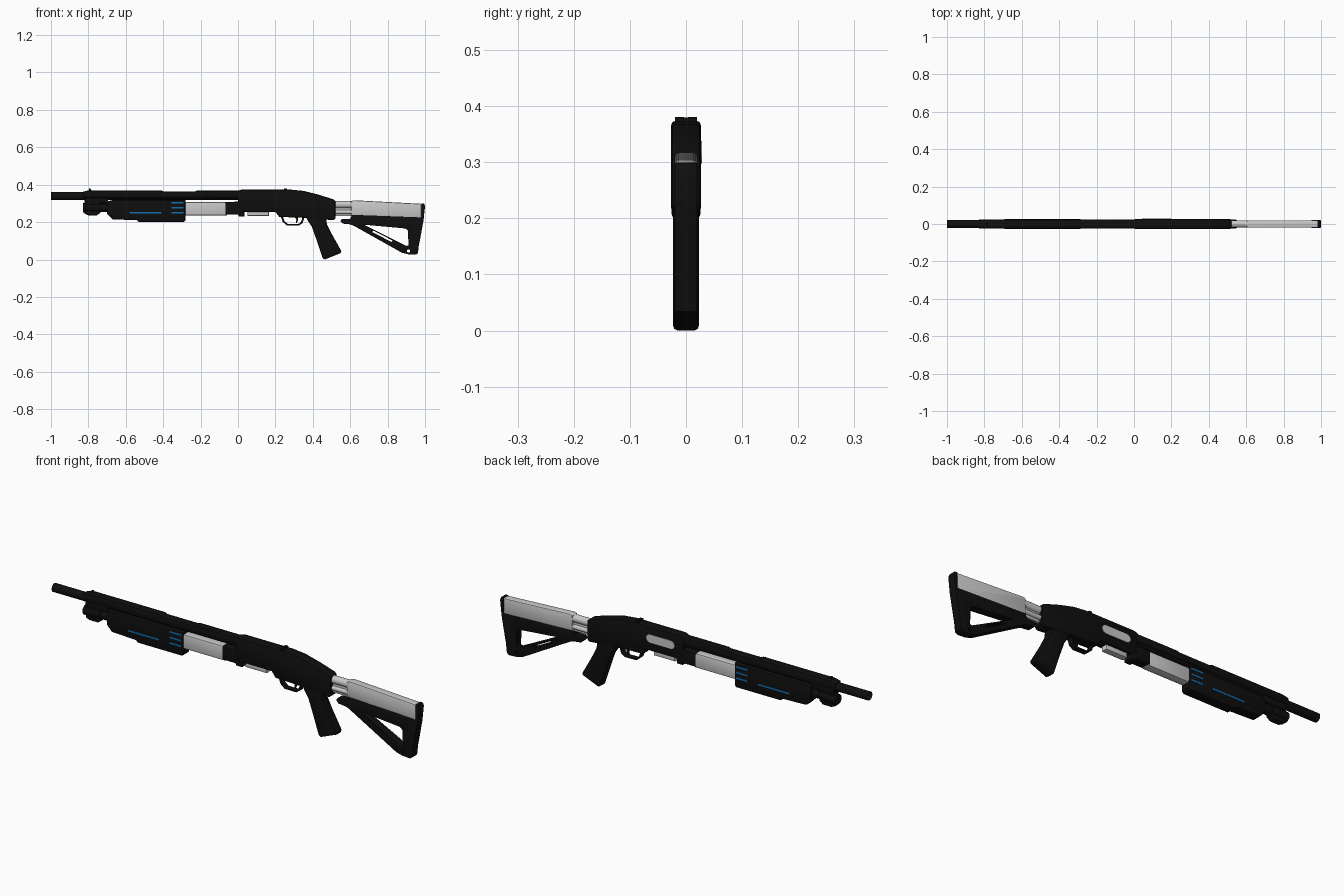
import bpy, bmesh, math
from mathutils import Matrix


def material(name, rgb):
    m = bpy.data.materials.new(name)
    m.diffuse_color = (*rgb, 1)
    return m


BLACK = material("matte black", (0.0045, 0.0045, 0.0045))
SILVER = material("satin silver", (0.58, 0.58, 0.58))
BLUE = material("accent blue", (0.006, 0.16, 0.46))


def finish(name, bm, mat, smooth=True):
    bmesh.ops.recalc_face_normals(bm, faces=bm.faces)
    me = bpy.data.meshes.new(name)
    bm.to_mesh(me)
    bm.free()
    me.materials.clear()
    me.materials.append(mat)
    ob = bpy.data.objects.new(name, me)
    bpy.context.collection.objects.link(ob)
    if smooth:
        bpy.ops.object.select_all(action='DESELECT')
        ob.select_set(True)
        bpy.context.view_layer.objects.active = ob
        bpy.ops.object.shade_smooth_by_angle(angle=math.radians(25))
    return ob


def prism(name, pts, half, mat, bevel=0.006, holes=(), y=0, segments=2):
    """Side profile in x, z with optional holes, extruded to y +-half, rim bevelled."""
    cu = bpy.data.curves.new(name + "_profile", 'CURVE')
    cu.dimensions, cu.fill_mode, cu.extrude = '2D', 'BOTH', half
    for loop in (pts, *holes):
        sp = cu.splines.new('POLY')
        sp.points.add(len(loop) - 1)
        for p, (px, pz) in zip(sp.points, loop):
            p.co = (px, pz, 0, 1)
        sp.use_cyclic_u = True
    tmp = bpy.data.objects.new("tmp", cu)
    me = bpy.data.meshes.new_from_object(tmp)
    bm = bmesh.new()
    bm.from_mesh(me)
    bpy.data.objects.remove(tmp)
    bpy.data.curves.remove(cu)
    bpy.data.meshes.remove(me)
    bmesh.ops.remove_doubles(bm, verts=bm.verts, dist=1e-5)
    bmesh.ops.transform(bm, verts=bm.verts,
                        matrix=Matrix.Translation((0, y, 0)) @ Matrix.Rotation(math.pi / 2, 4, 'X'))
    bmesh.ops.recalc_face_normals(bm, faces=bm.faces)
    bmesh.ops.dissolve_limit(bm, angle_limit=0.01, verts=bm.verts, edges=bm.edges)
    if bevel:
        rim = [e for e in bm.edges if len(e.link_faces) == 2
               and sum(abs(f.normal.y) > 0.9 for f in e.link_faces) == 1]
        bmesh.ops.bevel(bm, geom=rim, offset=bevel, segments=segments, profile=0.5,
                        affect='EDGES', clamp_overlap=True)
    return finish(name, bm, mat)


def box(name, x0, x1, z0, z1, half, mat, bevel=0.006, y=0):
    return prism(name, [(x0, z0), (x1, z0), (x1, z1), (x0, z1)], half, mat, bevel, y=y)


def tube(name, x0, x1, z, r, mat, y=0, bore=0, sides=20):
    """Cylinder along x, optionally bored at the -x end."""
    bm = bmesh.new()
    bmesh.ops.create_cone(bm, cap_ends=True, segments=sides, radius1=r, radius2=r, depth=x1 - x0)
    bmesh.ops.transform(bm, verts=bm.verts, matrix=Matrix.Translation(((x0 + x1) / 2, y, z))
                        @ Matrix.Rotation(math.pi / 2, 4, 'Y'))
    if bore:
        cap = min(bm.faces, key=lambda f: f.calc_center_median().x)
        bmesh.ops.inset_region(bm, faces=[cap], thickness=r - bore)
        bmesh.ops.translate(bm, verts=cap.verts, vec=(0.1, 0, 0))
    return finish(name, bm, mat)


def oval(cx, cz, rx, rz, n=16):
    return [(cx + rx * math.cos(2 * math.pi * i / n), cz + rz * math.sin(2 * math.pi * i / n))
            for i in range(n)]


# Barrel, magazine tube and heat shield
tube("barrel", -1, 0.02, 0.339, 0.021, BLACK, bore=0.015)
tube("magazine_tube", -0.80, 0.02, 0.277, 0.019, BLACK)
prism("heat_shield", [(-0.83, 0.328), (0.01, 0.328), (0.01, 0.368), (-0.22, 0.368), (-0.23, 0.364),
                      (-0.40, 0.364), (-0.41, 0.37), (-0.80, 0.37), (-0.83, 0.362)],
      0.0235, BLACK, 0.010)
prism("front_clamp", [(-0.82, 0.30), (-0.70, 0.30), (-0.69, 0.335), (-0.78, 0.335), (-0.82, 0.345)],
      0.018, BLACK)
tube("magazine_cap", -0.83, -0.74, 0.277, 0.025, BLACK, sides=12)
prism("cap_lug", [(-0.82, 0.245), (-0.80, 0.236), (-0.755, 0.236), (-0.735, 0.25),
                  (-0.735, 0.305), (-0.82, 0.305)], 0.016, BLACK)
tube("magazine_collar", -0.735, -0.67, 0.277, 0.022, BLACK)

# Pump fore-end with blue accents on both sides
prism("fore_end", [(-0.70, 0.245), (-0.67, 0.215), (-0.54, 0.21), (-0.53, 0.20), (-0.29, 0.20),
                   (-0.28, 0.21), (-0.28, 0.318), (-0.67, 0.318), (-0.70, 0.31)],
      0.0255, BLACK, 0.007)
for side, y in (("left", -0.0255), ("right", 0.0255)):
    box("accent_long_" + side, -0.58, -0.41, 0.245, 0.253, 0.0015, BLUE, 0, y)
    for i in range(3):
        z = 0.245 + 0.0275 * i
        box(f"accent_short_{i}_{side}", -0.355, -0.292, z, z + 0.008, 0.0015, BLUE, 0, y)

# Silver slide and rear collar
box("slide", -0.29, -0.06, 0.236, 0.308, 0.022, SILVER, 0.008)
prism("slide_collar", [(-0.07, 0.24), (0.0, 0.24), (0.005, 0.23), (0.035, 0.23), (0.035, 0.31),
                       (-0.07, 0.308)], 0.0245, BLACK, 0.008)

# Receiver, ejection port and loading gate
prism("receiver", [(0, 0.255), (0.20, 0.255), (0.22, 0.228), (0.38, 0.222), (0.51, 0.21),
                   (0.522, 0.22), (0.522, 0.312), (0.51, 0.322), (0.43, 0.347), (0.35, 0.367),
                   (0.28, 0.374), (0.02, 0.374), (0, 0.368)], 0.0265, BLACK, 0.008)
prism("ejection_port", oval(0.065, 0.318, 0.022, 0.02)[4:13] + oval(0.175, 0.318, 0.022, 0.02)[12:]
      + oval(0.175, 0.318, 0.022, 0.02)[:5], 0.002, SILVER, 0, y=0.0265)
box("loading_gate", 0.05, 0.165, 0.233, 0.262, 0.016, SILVER, 0.005)

# Sights
for i, y in enumerate((-0.012, 0.012)):
    box(f"rear_sight_{i}", 0.245, 0.262, 0.365, 0.381, 0.008, BLACK, 0, y)
prism("front_sight", [(-0.80, 0.36), (-0.78, 0.36), (-0.788, 0.38), (-0.796, 0.38)],
      0.004, BLACK, 0)

# Trigger guard and trigger
prism("trigger_guard", [(0.225, 0.24), (0.24, 0.20), (0.262, 0.182), (0.325, 0.181), (0.345, 0.195),
                        (0.352, 0.215), (0.35, 0.24)], 0.013, BLACK, 0.002,
      [[(0.238, 0.235), (0.248, 0.206), (0.266, 0.19), (0.321, 0.189), (0.336, 0.20),
        (0.343, 0.217), (0.341, 0.235)]])
prism("trigger", [(0.30, 0.235), (0.318, 0.235), (0.322, 0.212), (0.314, 0.195), (0.309, 0.197),
                  (0.312, 0.212)], 0.005, BLACK, 0.001)

# Pistol grip
prism("grip", [(0.36, 0.235), (0.375, 0.205), (0.395, 0.175), (0.418, 0.11), (0.452, 0.008),
               (0.464, 0.0), (0.548, 0.034), (0.553, 0.045), (0.505, 0.13), (0.475, 0.19),
               (0.47, 0.235)], 0.0235, BLACK, 0.009)

# Stock: extension tubes, silver body, black frame and butt pad
tube("upper_stock_tube", 0.50, 0.63, 0.294, 0.019, SILVER)
for i, y in enumerate((-0.008, 0.008)):
    tube(f"lower_stock_tube_{i}", 0.50, 0.63, 0.255, 0.011, SILVER, y, sides=12)
box("stock_tube_web", 0.50, 0.63, 0.232, 0.29, 0.007, SILVER, 0.002)
prism("stock_body", [(0.605, 0.236), (0.98, 0.221), (0.982, 0.298), (0.62, 0.317), (0.605, 0.312)],
      0.02, SILVER, 0.007)
prism("stock_frame", [(0.548, 0.206), (0.56, 0.192), (0.60, 0.188), (0.62, 0.18), (0.875, 0.037),
                      (0.91, 0.028), (0.95, 0.026), (0.962, 0.034), (0.984, 0.225),
                      (0.61, 0.239), (0.60, 0.218), (0.555, 0.217)], 0.0195, BLACK, 0.005,
      [[(0.675, 0.186), (0.895, 0.166), (0.908, 0.155), (0.912, 0.075), (0.90, 0.073)],
       [(0.718, 0.147), (0.82, 0.094), (0.826, 0.102), (0.724, 0.155)],
       oval(0.912, 0.046, 0.009, 0.009, 10)])
prism("butt_pad", [(0.945, 0.028), (0.957, 0.032), (0.972, 0.10), (0.992, 0.21), (1.0, 0.285),
                   (0.995, 0.299), (0.98, 0.3), (0.98, 0.21), (0.955, 0.06)],
      0.0205, BLACK, 0.004)
